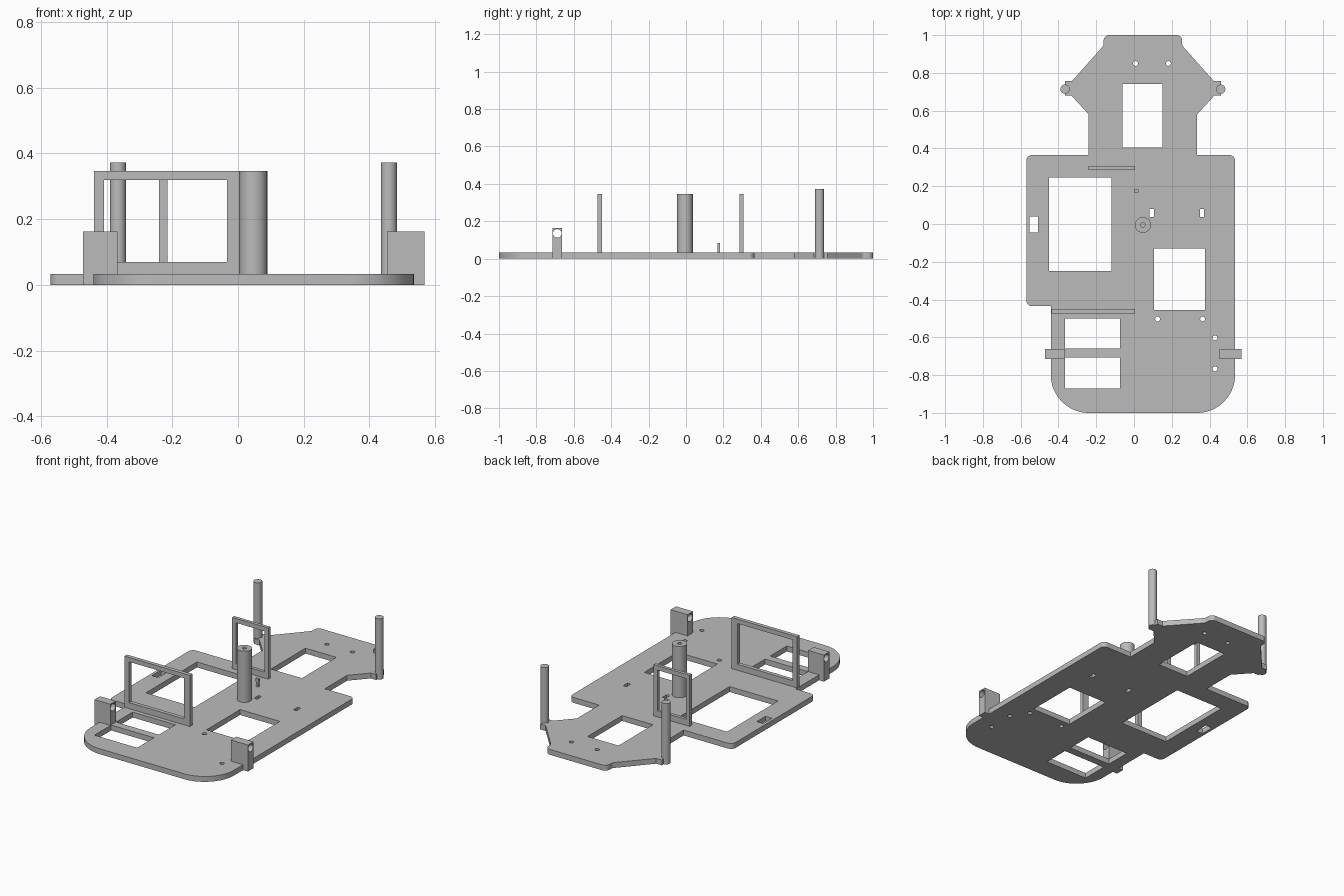
import bpy
import bmesh
from math import cos, sin, tan, tau
from mathutils import Vector

if "Cube" in bpy.data.objects:
    bpy.data.objects.remove(bpy.data.objects["Cube"])

grey = bpy.data.materials.new("plain_grey")
grey.use_nodes = True
COLOUR = (0.5, 0.5, 0.5, 1)
grey.diffuse_color = COLOUR
grey.node_tree.nodes["Principled BSDF"].inputs["Base Color"].default_value = COLOUR


def rect(u0, u1, v0, v1):
    return [(u0, v0), (u1, v0), (u1, v1), (u0, v1)]


def circle(u, v, radius, sides=32):
    return [(u + radius * cos(tau * i / sides), v + radius * sin(tau * i / sides))
            for i in range(sides)]


def rounded(corners, steps=12):
    """Turn (u, v, radius) corners into a loop with filleted corners."""
    loop = []
    for i, (u, v, radius) in enumerate(corners):
        point = Vector((u, v))
        if not radius:
            loop.append((u, v))
            continue
        before = (Vector(corners[i - 1][:2]) - point).normalized()
        after = (Vector(corners[(i + 1) % len(corners)][:2]) - point).normalized()
        half = before.angle(after) / 2
        centre = point + (before + after).normalized() * radius / sin(half)
        start = point + before * radius / tan(half) - centre
        end = point + after * radius / tan(half) - centre
        for k in range(steps + 1):
            spoke = start.lerp(end, k / steps).normalized() * radius
            loop.append(tuple(centre + spoke))
    return loop


def prism(name, loops, low, high, axis="z"):
    """Extrude an outline with holes from low to high along an axis."""
    curve = bpy.data.curves.new(name, "CURVE")
    curve.dimensions = "2D"
    curve.fill_mode = "BOTH"
    curve.extrude = (high - low) / 2
    for loop in loops:
        spline = curve.splines.new("POLY")
        spline.points.add(len(loop) - 1)
        spline.use_cyclic_u = True
        for point, (u, v) in zip(spline.points, loop):
            point.co = (u, v, 0, 1)
    helper = bpy.data.objects.new(name + "_outline", curve)
    bpy.context.collection.objects.link(helper)
    graph = bpy.context.evaluated_depsgraph_get()
    mesh = bpy.data.meshes.new_from_object(helper.evaluated_get(graph))
    bpy.data.objects.remove(helper)

    bm = bmesh.new()
    bm.from_mesh(mesh)
    bmesh.ops.remove_doubles(bm, verts=bm.verts, dist=0.0001)
    middle = (low + high) / 2
    for vert in bm.verts:
        u, v, w = vert.co
        w += middle
        vert.co = {"z": (u, v, w), "y": (u, w, v), "x": (w, u, v)}[axis]
    bmesh.ops.recalc_face_normals(bm, faces=bm.faces)
    bm.to_mesh(mesh)
    bm.free()

    mesh.name = name
    mesh.materials.clear()
    mesh.materials.append(grey)
    part = bpy.data.objects.new(name, mesh)
    bpy.context.collection.objects.link(part)
    bpy.ops.object.select_all(action="DESELECT")
    part.select_set(True)
    bpy.context.view_layer.objects.active = part
    bpy.ops.object.shade_smooth_by_angle()
    return part


THICK = 0.033
TOP = 0.347
CENTRE = 0.047

# Base plate outline: mirrored tail with ears, then the wide body
tail = [(0.287, 0.365, 0), (0.287, 0.58, 0), (0.378, 0.68, 0), (0.413, 0.68, 0),
        (0.413, 0.757, 0), (0.375, 0.757, 0), (0.208, 0.945, 0.03), (0.208, 1, 0.03)]
outline = [(CENTRE + u, v, r) for u, v, r in tail]
outline += [(CENTRE - u, v, r) for u, v, r in reversed(tail)]
outline += [(-0.57, 0.365, 0.03), (-0.57, -0.435, 0.03), (-0.44, -0.435, 0),
            (-0.44, -1, 0.2), (0.535, -1, 0.2), (0.535, 0.365, 0.03)]

# Windows, slots and screw holes through the plate
windows = [rect(-0.06, 0.15, 0.405, 0.74), rect(-0.45, -0.12, -0.25, 0.245),
           rect(0.105, 0.375, -0.455, -0.13), rect(-0.365, -0.075, -0.66, -0.5),
           rect(-0.365, -0.075, -0.87, -0.708), rect(-0.552, -0.508, -0.045, 0.04)]
slots = [rect(x, x + 0.022, 0.037, 0.08) for x in (0.083, 0.349)]
screws = [(0.008, 0.85), (0.182, 0.85), (0.125, -0.503), (0.363, -0.503),
          (0.429, -0.603), (0.429, -0.767)]
holes = [circle(u, v, 0.013, 16) for u, v in screws]
prism("base_plate", [rounded(outline)] + windows + slots + holes, 0, THICK)

# Tall posts on the ears
for side, sign in (("left", 1), ("right", -1)):
    prism(side + "_post", [circle(CENTRE + sign * 0.412, 0.714, 0.0245)], 0, 0.373)

# Hollow centre column
prism("centre_column", [circle(CENTRE, -0.005, 0.042, 48), circle(CENTRE, -0.005, 0.012)],
      THICK, TOP)

# Upright open frames
prism("front_frame", [rect(-0.438, 0.005, THICK, TOP), rect(-0.407, -0.034, 0.07, 0.32)],
      -0.474, -0.45, "y")
prism("back_frame", [rect(-0.24, 0.005, THICK, TOP), rect(-0.215, -0.02, 0.07, 0.32)],
      0.287, 0.307, "y")

# Drilled side brackets
for side, low, high in (("left", 0.453, 0.568), ("right", -0.472, -0.366)):
    prism(side + "_bracket", [rect(-0.715, -0.662, 0, 0.163), circle(-0.688, 0.135, 0.023)],
          low, high, "x")

# Small pin with a wider head
prism("pin_stem", [rect(0.006, 0.018, THICK, 0.065)], 0.168, 0.182, "y")
prism("pin_head", [rect(0.001, 0.023, 0.065, 0.083)], 0.168, 0.182, "y")
